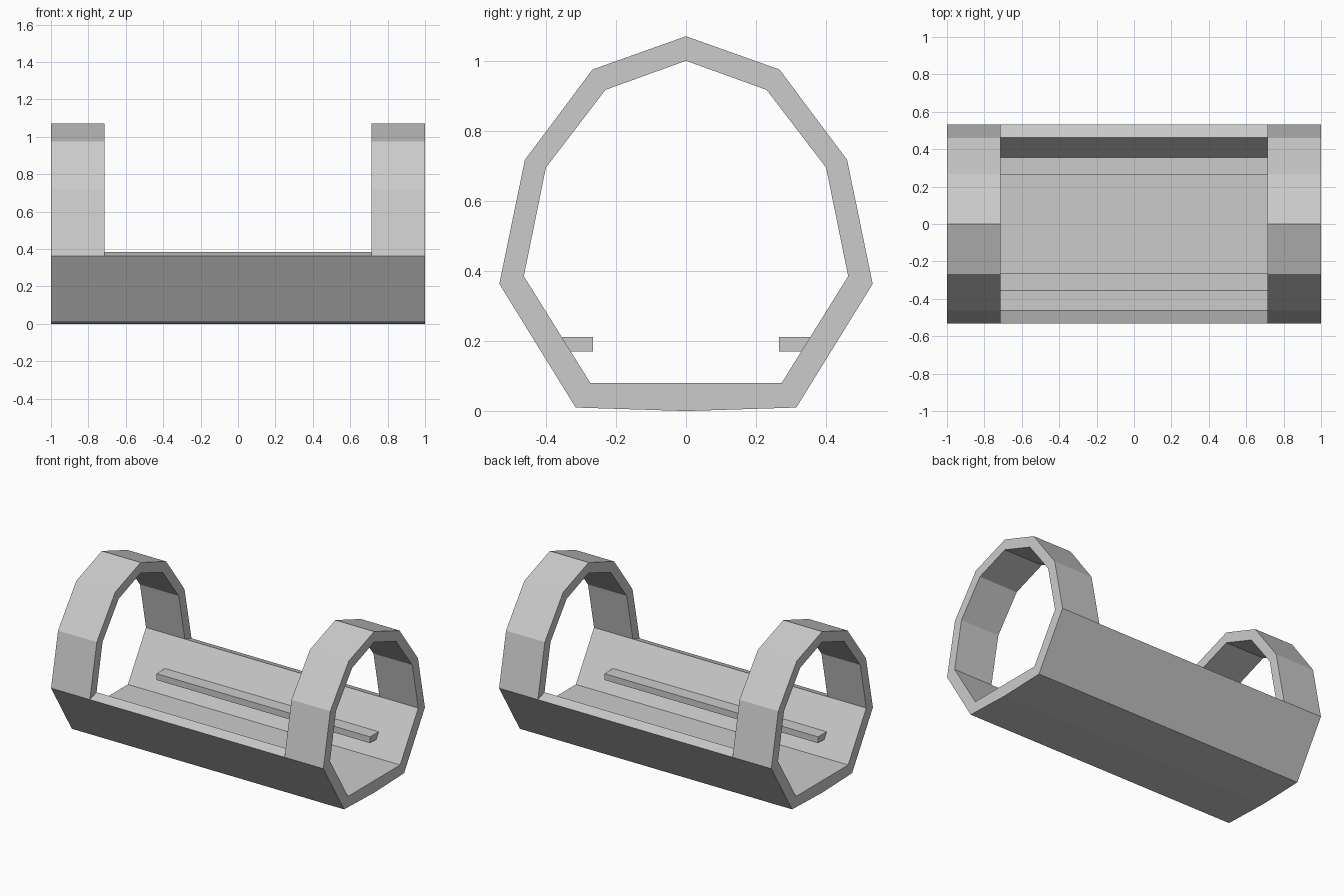
import bpy, bmesh

if "Cube" in bpy.data.objects:
    bpy.data.objects.remove(bpy.data.objects["Cube"])

# Half profiles (y, z) from the rim down to the keel, and from the crown down
outer_low = [(0.533, 0.363), (0.315, 0.01), (0, 0)]
inner_low = [(0.463, 0.385), (0.273, 0.08), (0, 0.08)]
outer_top = [(0, 1.07), (0.267, 0.975), (0.46, 0.717)]
inner_top = [(0, 1.0), (0.23, 0.917), (0.4, 0.695)]


def ring(low, top):
    """Mirror the half profiles into a closed ten-point loop starting at the +y rim."""
    flip = lambda pts: [(-y, z) for y, z in reversed(pts)]
    return low + flip(low[:-1]) + flip(top[1:]) + top


def make_object(name, bm):
    bmesh.ops.recalc_face_normals(bm, faces=bm.faces)
    mesh = bpy.data.meshes.new(name)
    bm.to_mesh(mesh)
    bm.free()
    obj = bpy.data.objects.new(name, mesh)
    bpy.context.collection.objects.link(obj)
    return obj


# Trough with an arch at each end, as one closed shell
stations = [-1, -0.715, 0.715, 1]
bm = bmesh.new()
out, inn = ([[bm.verts.new((x, y, z)) for y, z in loop] for x in stations]
            for loop in (ring(outer_low, outer_top), ring(inner_low, inner_top)))
for k in range(10):
    j = (k + 1) % 10
    in_trough = k < 4
    # walls along x; the middle span only has the trough
    for s in range(3):
        if in_trough or s != 1:
            for g in (out, inn):
                bm.faces.new((g[s][k], g[s][j], g[s + 1][j], g[s + 1][k]))
    # end faces, plus the inward faces of the arches
    for s in ((0, 3) if in_trough else (0, 1, 2, 3)):
        bm.faces.new((out[s][k], out[s][j], inn[s][j], inn[s][k]))
# sloping rims of the open middle
for k in (0, 4):
    bm.faces.new((out[1][k], out[2][k], inn[2][k], inn[1][k]))
bmesh.ops.dissolve_limit(bm, angle_limit=0.001, verts=bm.verts, edges=bm.edges)
make_object("cradle_body", bm)

# Ledge rails along both inner walls
for side, name in ((-1, "front_rail"), (1, "back_rail")):
    bm = bmesh.new()
    bmesh.ops.create_cube(bm, size=1)
    bmesh.ops.scale(bm, vec=(1.57, 0.09, 0.042), verts=bm.verts)
    bmesh.ops.translate(bm, vec=(0, side * 0.31, 0.191), verts=bm.verts)
    make_object(name, bm)
